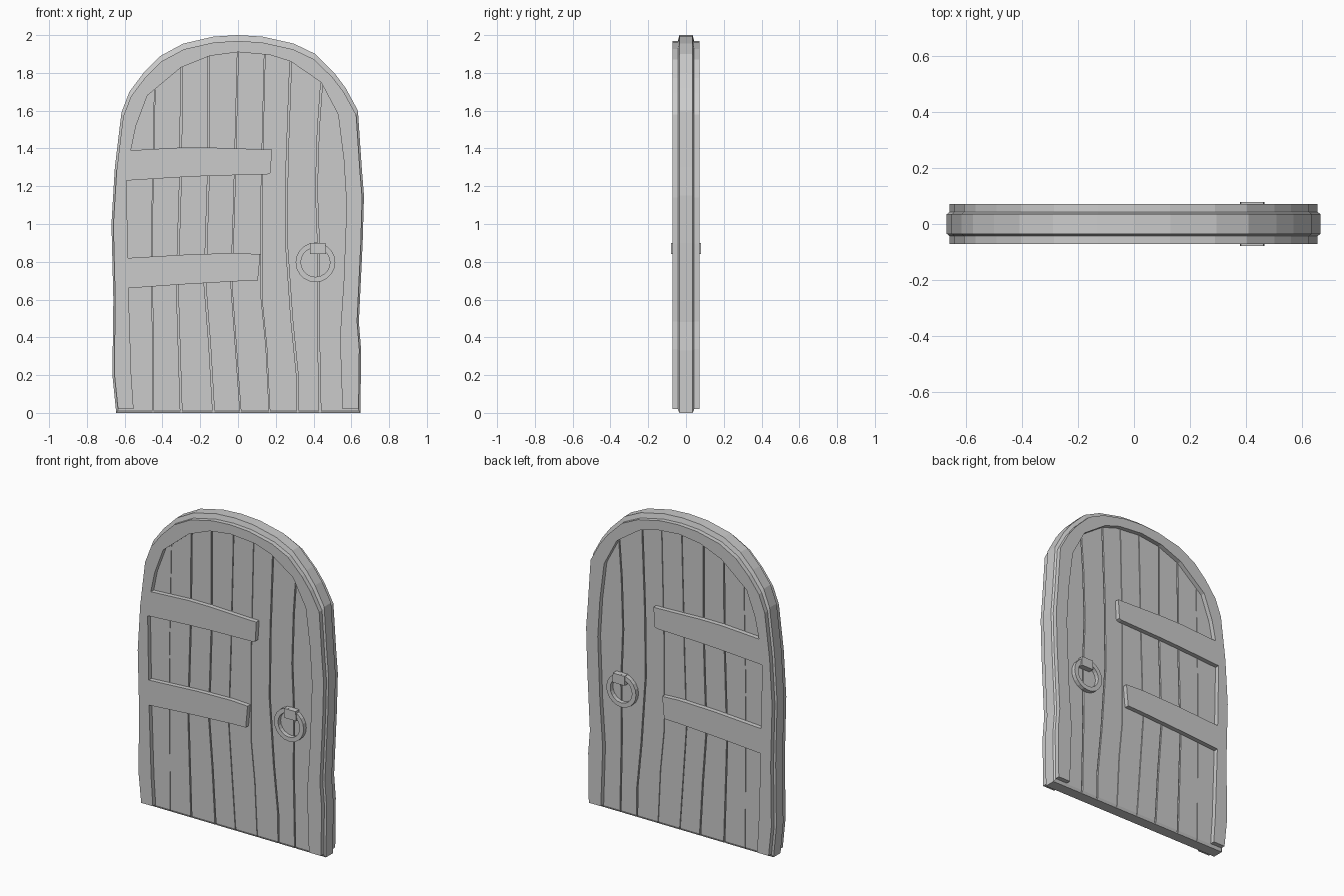
import bpy, bmesh, math

if "Cube" in bpy.data.objects:
    bpy.data.objects.remove(bpy.data.objects["Cube"])

mat = bpy.data.materials.new("plain grey")
mat.diffuse_color = (0.6, 0.6, 0.6, 1)
mat.use_nodes = True
mat.node_tree.nodes["Principled BSDF"].inputs["Base Color"].default_value = mat.diffuse_color


def finish(bm, name):
    bmesh.ops.recalc_face_normals(bm, faces=bm.faces)
    me = bpy.data.meshes.new(name)
    bm.to_mesh(me)
    bm.free()
    ob = bpy.data.objects.new(name, me)
    me.materials.append(mat)
    bpy.context.collection.objects.link(ob)
    return ob


def loft(bm, loops):
    """Skin a stack of equal (x, z) outlines given as (y, points), capped at both ends."""
    rings = [[bm.verts.new((x, y, z)) for x, z in pts] for y, pts in loops]
    n = len(rings[0])
    for a, b in zip(rings, rings[1:]):
        for i in range(n):
            bm.faces.new((a[i], a[(i + 1) % n], b[(i + 1) % n], b[i]))
    bm.faces.new(rings[0])
    bm.faces.new(rings[-1])


def both_sides(name, polys, y0, y1):
    """Extrude outlines on the front and, mirrored, on the back of the door."""
    bm = bmesh.new()
    for s in (-1, 1):
        for p in polys:
            loft(bm, [(s * y0, p), (s * y1, p)])
    return finish(bm, name)


# door outline and the inner edge of the frame
outer = [(-.645, 0), (-.665, .2), (-.66, .6), (-.67, 1), (-.652, 1.3), (-.617, 1.59),
         (-.575, 1.7), (-.5, 1.8), (-.41, 1.89), (-.29, 1.955), (-.13, 1.992), (0, 2),
         (.13, 1.992), (.295, 1.955), (.41, 1.9), (.51, 1.8), (.57, 1.72), (.635, 1.6),
         (.655, 1.3), (.667, 1.15), (.66, .9), (.64, .48), (.652, .33), (.648, 0)]
inner = [(-.553, .02), (-.565, .2), (-.58, .66), (-.59, 1.23), (-.567, 1.39), (-.54, 1.52),
         (-.48, 1.68), (-.3, 1.83), (-.15, 1.89), (0, 1.91), (.17, 1.895), (.28, 1.86),
         (.44, 1.75), (.53, 1.58), (.56, 1.34), (.575, 1.1), (.56, .7), (.54, .4), (.553, .02)]
inset = [(x * .985, .016 + z * .984) for x, z in outer]
inset = [(x, z * .9925) for x, z in inset]

# planked core with chamfered rim
bm = bmesh.new()
loft(bm, [(-.043, inset), (-.035, outer), (.035, outer), (.043, inset)])
core = finish(bm, "plank_panel")

# seams between planks: (width, path)
seams = [
    (.003, [(-.45, -.02), (-.455, 1), (-.44, 1.74)]),
    (.009, [(-.3, -.02), (-.322, .68), (-.305, 1.23), (-.298, 1.86)]),
    (.009, [(-.128, -.02), (-.15, .36), (-.175, .68), (-.157, 1.25), (-.155, 1.92)]),
    (.005, [(.015, -.02), (-.035, .68), (-.02, 1.13), (0, 1.94)]),
    (.004, [(.168, -.02), (.15, .35), (.125, .6), (.125, 1.2), (.142, 1.92)]),
    (.009, [(.317, -.02), (.315, .19), (.285, .49), (.255, .92), (.26, 1.34), (.28, 1.89)]),
    (.009, [(.435, -.02), (.425, .49), (.428, .85), (.415, 1.18), (.425, 1.5), (.445, 1.78)]),
]
strips = [[(x - w / 2, z) for x, z in p] + [(x + w / 2, z) for x, z in reversed(p)]
          for w, p in seams]
cutter = both_sides("seam_cutter", strips, .033, .06)
cutter.hide_render = True
mod = core.modifiers.new("seams", 'BOOLEAN')
mod.operation = 'DIFFERENCE'
mod.solver = 'EXACT'
mod.object = cutter
dg = bpy.context.evaluated_depsgraph_get()
cut_mesh = bpy.data.meshes.new_from_object(core.evaluated_get(dg))
core.modifiers.clear()
core.data = cut_mesh
bpy.data.objects.remove(cutter)

# raised arched frame
frame_edge = [(x, max(z, .02)) for x, z in inset]
both_sides("arched_frame", [frame_edge + inner[::-1]], .04, .072)

# hinge straps
upper = [(-.567, 1.39), (-.3, 1.405), (-.15, 1.405), (.14, 1.395), (.18, 1.395), (.172, 1.27),
         (.155, 1.263), (-.15, 1.255), (-.3, 1.248), (-.59, 1.23)]
lower = [(-.583, .82), (-.24, .84), (0, .846), (.118, .84), (.105, .7), (0, .697),
         (-.3, .68), (-.58, .66)]
both_sides("hinge_strap", [upper, lower], .04, .072)

# ring handle with a rectangular section
bm = bmesh.new()
N = 20
for s in (-1, 1):
    sec = [(.105, .044), (.105, .071), (.077, .071), (.077, .044)]
    rings = []
    for i in range(N):
        a = 2 * math.pi * i / N
        rings.append([bm.verts.new((.41 + r * math.cos(a), s * y, .797 + r * math.sin(a)))
                      for r, y in sec])
    for i in range(N):
        p, q = rings[i], rings[(i + 1) % N]
        for j in range(4):
            bm.faces.new((p[j], p[(j + 1) % 4], q[(j + 1) % 4], q[j]))
finish(bm, "ring_handle")

# bracket holding the ring
both_sides("ring_bracket", [[(.38, .84), (.382, .9), (.463, .9), (.467, .84)]], .04, .079)
